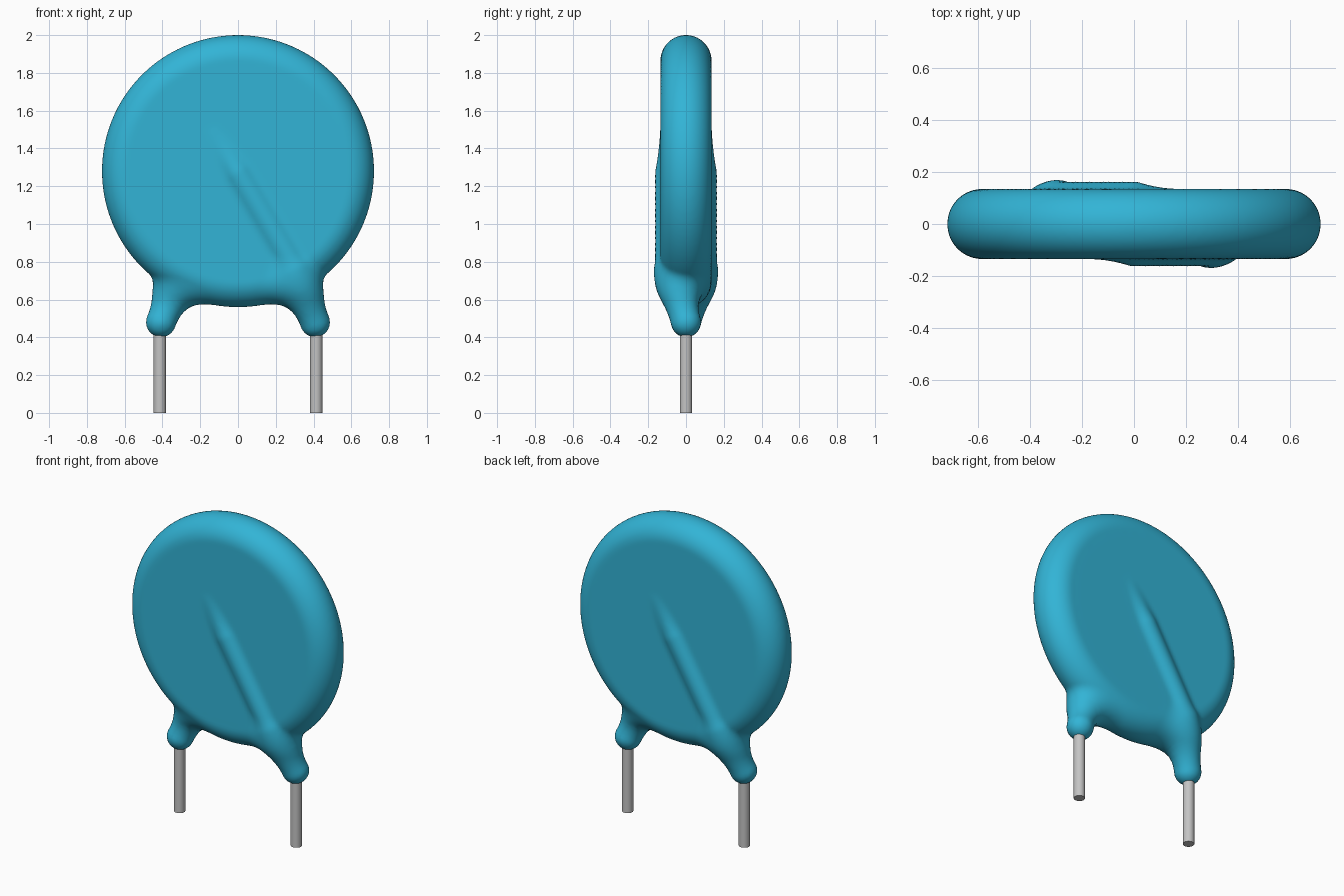
import bpy, bmesh, math
from mathutils import Vector, Matrix

cube = bpy.data.objects.get("Cube")
if cube:
    bpy.data.objects.remove(cube, do_unlink=True)


def material(name, rgb, rough):
    m = bpy.data.materials.new(name)
    m.use_nodes = True
    m.diffuse_color = (*rgb, 1)
    b = m.node_tree.nodes["Principled BSDF"]
    b.inputs["Base Color"].default_value = (*rgb, 1)
    b.inputs["Roughness"].default_value = rough
    return m


teal = material("teal coating", (0.032, 0.456, 0.672), 0.4)
metal = material("tinned wire", (0.55, 0.55, 0.55), 0.35)

CENTRE_Z, RADIUS, HALF = 1.28, 0.72, 0.135

# Buried lead on the front face: (position, coating radius); the back one is turned half round
PATH = [(Vector((-0.12, -0.060, 1.47)), 0.062),
        (Vector((0.00, -0.095, 1.27)), 0.068),
        (Vector((0.30, -0.095, 0.77)), 0.068),
        (Vector((0.408, 0.0, 0.48)), 0.079)]


def lead_distance(p):
    """Distance to the tapered tube along the lead path."""
    best = 9.0
    for (a, ra), (b, rb) in zip(PATH, PATH[1:]):
        ab = b - a
        t = min(1, max(0, (p - a).dot(ab) / ab.length_squared))
        best = min(best, (p - a - ab * t).length - ra - (rb - ra) * t)
    return best


def blend(a, b, k):
    """Smooth union with a fillet of width k."""
    h = max(k - abs(a - b), 0) / k
    return min(a, b) - h * h * k / 4


def coating_distance(p):
    r = math.hypot(p.x, p.z - CENTRE_Z)
    disc = math.hypot(max(r - RADIUS + HALF, 0), p.y) - HALF
    # Narrow fillet along the ridges, wide one around the legs
    t = min(1, max(0, (0.85 - p.z) / 0.25))
    k = 0.03 + 0.15 * t * t * (3 - 2 * t)
    d = blend(disc, lead_distance(p), k)
    return blend(d, lead_distance(Vector((-p.x, -p.y, p.z))), k)


def settle(p):
    """Move a point onto the blended coating surface."""
    e = 0.002
    for _ in range(4):
        d = coating_distance(p)
        if abs(d) < 0.0002:
            break
        g = Vector([coating_distance(p + v) - d for v in
                    (Vector((e, 0, 0)), Vector((0, e, 0)), Vector((0, 0, e)))]) / e
        p = p - g * (d / max(g.length_squared, 0.3))
    return p


# Rough body: rounded disc and two strings of beads along the leads
bm = bmesh.new()
bmesh.ops.create_cone(bm, cap_ends=True, segments=96, radius1=RADIUS, radius2=RADIUS,
                      depth=2 * HALF,
                      matrix=Matrix.Translation((0, 0, CENTRE_Z)) @ Matrix.Rotation(math.pi / 2, 4, 'X'))
rims = [e for e in bm.edges if any(len(f.verts) > 4 for f in e.link_faces)]
bmesh.ops.bevel(bm, geom=rims, offset=0.13, segments=8, profile=0.5, affect='EDGES')
for turn in (1, -1):
    for (a, ra), (b, rb) in zip(PATH, PATH[1:]):
        for i in range(17):
            c = a.lerp(b, i / 16)
            bmesh.ops.create_icosphere(
                bm, subdivisions=2, radius=ra + (rb - ra) * i / 16,
                matrix=Matrix.Translation((c.x * turn, c.y * turn, c.z)))
mesh = bpy.data.meshes.new("coated_disc")
bm.to_mesh(mesh)
bm.free()
body = bpy.data.objects.new("coated_disc", mesh)
bpy.context.collection.objects.link(body)
bpy.ops.object.select_all(action='DESELECT')
bpy.context.view_layer.objects.active = body
body.select_set(True)

# Fuse into one skin
remesh = body.modifiers.new("fuse", 'REMESH')
remesh.mode = 'VOXEL'
remesh.voxel_size = 0.018
bpy.ops.object.modifier_apply(modifier=remesh.name)

# Relax the skin and settle it on the dipped, filleted shape
bm = bmesh.new()
bm.from_mesh(body.data)
for _ in range(2):
    for _ in range(3):
        bmesh.ops.smooth_vert(bm, verts=bm.verts, factor=0.5,
                              use_axis_x=True, use_axis_y=True, use_axis_z=True)
    for v in bm.verts:
        v.co = settle(v.co.copy())
for f in bm.faces:
    f.smooth = True
bm.to_mesh(body.data)
bm.free()
body.data.materials.clear()
body.data.materials.append(teal)

# Bare wire legs
for name, side in (("left_wire", 1), ("right_wire", -1)):
    bpy.ops.mesh.primitive_cylinder_add(vertices=32, radius=0.033, depth=0.46,
                                        location=(0.414 * side, 0, 0.23))
    wire = bpy.context.object
    wire.name = name
    wire.data.materials.append(metal)
    bpy.ops.object.shade_smooth_by_angle(angle=math.radians(40))
